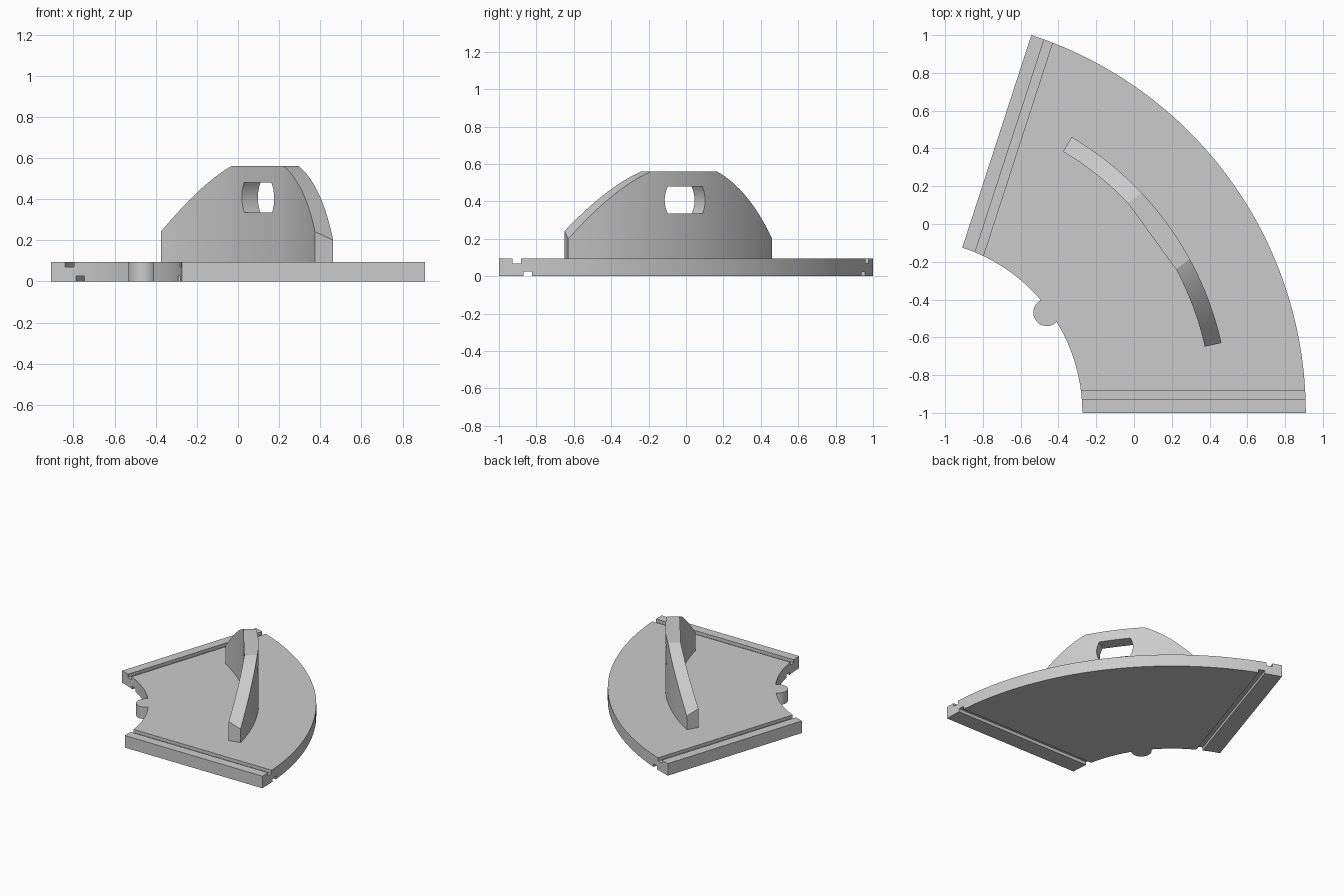
import bpy, bmesh
from math import sin, cos, asin, acos, atan2, radians, pi
from mathutils import Vector

cube = bpy.data.objects.get("Cube")
if cube:
    bpy.data.objects.remove(cube, do_unlink=True)

# Shared dimensions: a sector about CENTRE spanning SWEEP
CENTRE = Vector((-1.1935, -1.0, 0))
SWEEP = radians(72)
MID = SWEEP / 2
R_IN, R_OUT, THICK = 0.92, 2.103, 0.094
RADIAL = Vector((cos(MID), sin(MID), 0))
TANGENT = Vector((-sin(MID), cos(MID), 0))
UP = Vector((0, 0, 1))

grey = bpy.data.materials.new("plain grey")
grey.use_nodes = True
grey.diffuse_color = (0.6, 0.6, 0.6, 1)
grey.node_tree.nodes["Principled BSDF"].inputs["Base Color"].default_value = (0.6, 0.6, 0.6, 1)


def add_object(name, bm):
    bmesh.ops.recalc_face_normals(bm, faces=bm.faces)
    mesh = bpy.data.meshes.new(name)
    bm.to_mesh(mesh)
    bm.free()
    mesh.materials.append(grey)
    ob = bpy.data.objects.new(name, mesh)
    bpy.context.collection.objects.link(ob)
    return ob


def prism(name, points, offset):
    """Extrude a closed outline along an offset vector."""
    bm = bmesh.new()
    face = bm.faces.new([bm.verts.new(p) for p in points])
    new = bmesh.ops.extrude_face_region(bm, geom=[face])["geom"]
    bmesh.ops.translate(bm, vec=offset, verts=[v for v in new if isinstance(v, bmesh.types.BMVert)])
    return add_object(name, bm)


def cut(ob, cutters):
    """Subtract each cutter and keep only the result."""
    for c in cutters:
        mod = ob.modifiers.new("cut", "BOOLEAN")
        mod.operation, mod.solver, mod.object = "DIFFERENCE", "EXACT", c
    dg = bpy.context.evaluated_depsgraph_get()
    mesh = bpy.data.meshes.new_from_object(ob.evaluated_get(dg))
    ob.modifiers.clear()
    ob.data = mesh
    for c in cutters:
        bpy.data.objects.remove(c, do_unlink=True)


def polar(r, a, z=0.0):
    return CENTRE + Vector((r * cos(a), r * sin(a), z))


def arc(r, a0, a1, n):
    return [polar(r, a0 + (a1 - a0) * i / n) for i in range(n + 1)]


# Base plate outline: outer arc, inner arc, and a round knob mid inner arc
KNOB_D, KNOB_R = 0.905, 0.072
phi = acos((R_IN**2 + KNOB_D**2 - KNOB_R**2) / (2 * R_IN * KNOB_D))
beta = atan2(R_IN * sin(phi), R_IN * cos(phi) - KNOB_D)
knob = []
for i in range(1, 24):
    a = beta + (2 * pi - 2 * beta) * i / 24
    knob.append(polar(KNOB_D, MID) + RADIAL * KNOB_R * cos(a) + TANGENT * KNOB_R * sin(a))
outline = (arc(R_OUT, 0, SWEEP, 64) + arc(R_IN, SWEEP, MID + phi, 16)
           + knob + arc(R_IN, MID - phi, 0, 16))
plate = prism("base_plate", outline, UP * THICK)

# Grooves along both straight edges: one in the top, one in the underside
GROOVE_W, GROOVE_D = 0.047, 0.025
cutters = []
for angle, side in ((0, 1), (SWEEP, -1)):
    along = Vector((cos(angle), sin(angle), 0))
    inward = Vector((-sin(angle), cos(angle), 0)) * side
    for start, z in ((0.072, THICK - GROOVE_D), (0.13, GROOVE_D - 0.1)):
        corners = [CENTRE + along * r + inward * d + UP * z
                   for r, d in ((0.6, start), (2.4, start),
                                (2.4, start + GROOVE_W), (0.6, start + GROOVE_W))]
        cutters.append(prism("groove_cutter", corners, UP * 0.1))
cut(plate, cutters)

# Curved handle wall, its height following a profile along the chord
WALL_IN, WALL_OUT = 1.607, 1.697
TOP, FLAT, END = 0.56, 0.217, radians(23.4)
BOTTOM = THICK - 0.02


def height(s):
    u = max(abs(s) - FLAT, 0)
    return TOP - 0.395 * u - 0.859 * u * u


def wall_angle(r, t):
    """t runs -2..2, with the flat crest between -1 and 1."""
    flat = asin(FLAT / r)
    a = abs(t) * flat if abs(t) <= 1 else flat + (END - flat) * (abs(t) - 1)
    return a if t > 0 else -a


bm = bmesh.new()
rings = []
STEPS = 16
for i in range(-2 * STEPS, 2 * STEPS + 1):
    t = i / STEPS
    a_in, a_out = wall_angle(WALL_IN, t), wall_angle(WALL_OUT, t)
    # the crest's inner edge runs straight
    r_top = WALL_IN
    if abs(t) < 1:
        r_top = WALL_IN * cos(asin(FLAT / WALL_IN)) / cos(a_in)
    ring = [polar(WALL_IN, MID + a_in, BOTTOM),
            polar(WALL_OUT, MID + a_out, BOTTOM),
            polar(WALL_OUT, MID + a_out, height(WALL_OUT * sin(a_out))),
            polar(r_top, MID + a_in, height(WALL_IN * sin(a_in)))]
    rings.append([bm.verts.new(p) for p in ring])
for a, b in zip(rings, rings[1:]):
    for j in range(4):
        k = (j + 1) % 4
        bm.faces.new((a[j], a[k], b[k], b[j]))
bm.faces.new(rings[0])
bm.faces.new(rings[-1])
handle = add_object("handle", bm)

# Finger hole with slightly bowed ends
HALF_L, HALF_H, BOW, HOLE_Z = 0.114, 0.073, 0.02, 0.407
hole = []
for side in (1, -1):
    for i in range(9):
        v = (i / 4 - 1) * side
        s = side * (HALF_L + BOW * (1 - v * v))
        hole.append(CENTRE + RADIAL * 1.4 + TANGENT * s + UP * (HOLE_Z + HALF_H * v))
cut(handle, [prism("hole_cutter", hole, RADIAL * 0.5)])

# Smooth curved walls, keep crisp edges
bpy.ops.object.select_all(action="DESELECT")
for ob in (plate, handle):
    ob.select_set(True)
bpy.context.view_layer.objects.active = plate
bpy.ops.object.shade_smooth_by_angle(angle=radians(15))
